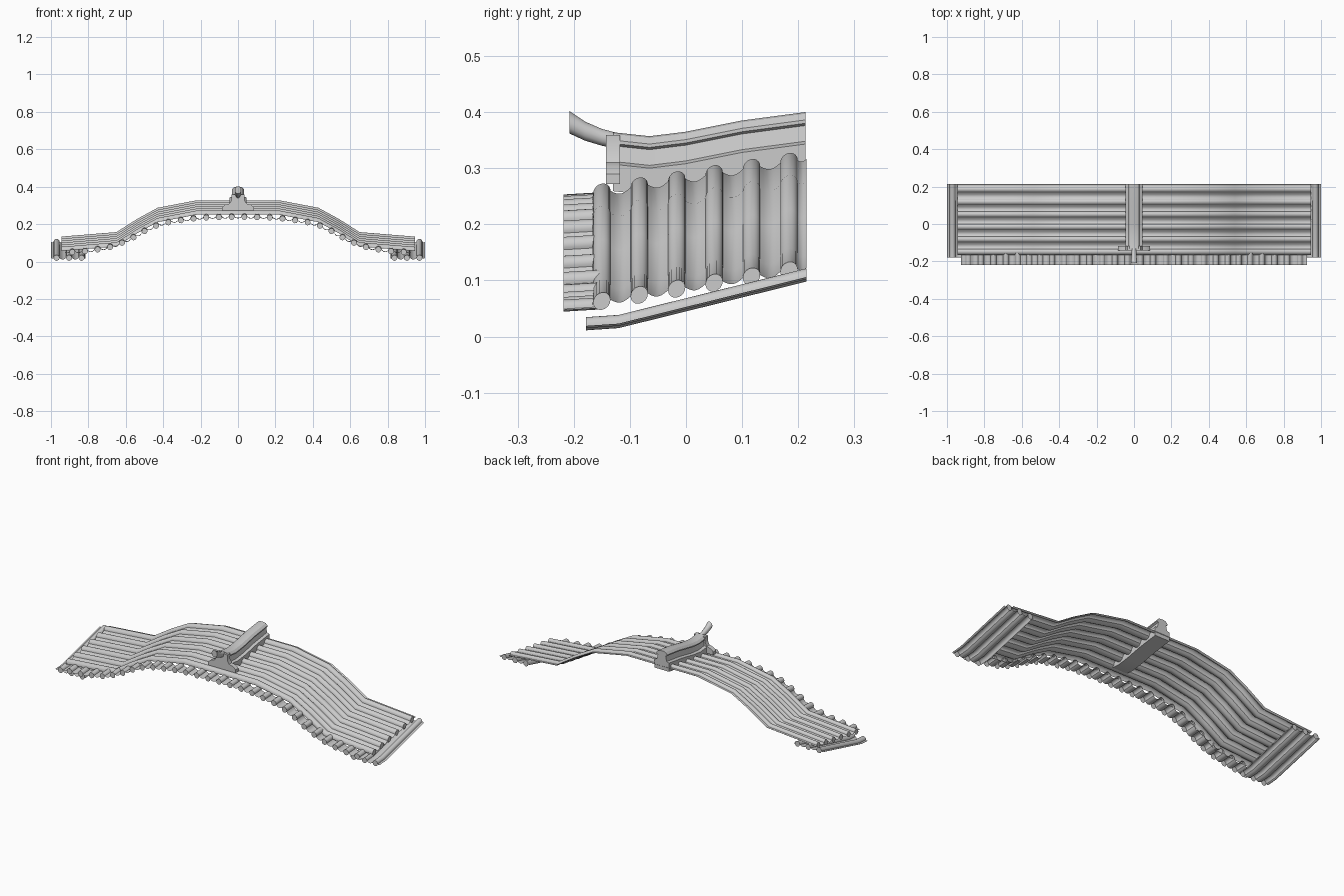
import bpy, math
from mathutils import Vector

cube = bpy.data.objects.get("Cube")
if cube:
    bpy.data.objects.remove(cube, do_unlink=True)

grey = bpy.data.materials.new("light_grey")
grey.use_nodes = True
grey.diffuse_color = (0.6, 0.6, 0.6, 1)
bsdf = grey.node_tree.nodes["Principled BSDF"]
bsdf.inputs["Base Color"].default_value = (0.6, 0.6, 0.6, 1)
bsdf.inputs["Roughness"].default_value = 0.8

PITCH = 0.0667
R = 0.0155


def make(name, verts, faces, angle=40):
    mesh = bpy.data.meshes.new(name)
    mesh.from_pydata(verts, [], faces)
    mesh.materials.append(grey)
    ob = bpy.data.objects.new(name, mesh)
    bpy.context.collection.objects.link(ob)
    bpy.ops.object.select_all(action='DESELECT')
    ob.select_set(True)
    bpy.context.view_layer.objects.active = ob
    bpy.ops.object.shade_smooth_by_angle(angle=math.radians(angle))
    return ob


def grid_faces(rows, cols, closed=False):
    faces = []
    for i in range(rows - 1):
        for j in range(cols if closed else cols - 1):
            k = (j + 1) % cols
            faces.append((i * cols + j, i * cols + k, (i + 1) * cols + k, (i + 1) * cols + j))
    return faces


def corrugation(centres, start, end, dip=0.008):
    """Cover tiles as half rounds with shallow pans between: (along, height)."""
    pts = []
    edges = [start] + [c + s * R for c in centres for s in (-1, 1)] + [end]
    for n, c in enumerate(list(centres) + [None]):
        a, b = edges[2 * n], edges[2 * n + 1]
        outer = n == 0 or c is None
        for i in range(7):
            t = i / 6
            pts.append((a + (b - a) * t, -dip * math.sin(math.pi * t) * (0.5 if outer else 1)))
        if c is not None:
            for i in range(1, 10):
                ang = math.pi * i / 10
                pts.append((c - R * math.cos(ang), R * math.sin(ang)))
    return pts


def sheet(name, section, stations, place, centres, cap_stations):
    """Sweep a corrugated section through stations and close the cover ends."""
    verts = [place(u, h, s) for s in stations for u, h in section]
    faces = grid_faces(len(stations), len(section))
    for s in cap_stations:
        for c in centres:
            base = len(verts)
            for i in range(16):
                a = math.tau * i / 16
                verts.append(place(c + R * math.cos(a), R * math.sin(a), s))
            faces.append(tuple(range(base, base + 16)))
    return make(name, verts, faces)


def loft(name, rings, angle=30):
    n = len(rings[0])
    faces = grid_faces(len(rings), n, closed=True)
    last = (len(rings) - 1) * n
    faces += [tuple(reversed(range(n))), tuple(range(last, last + n))]
    return make(name, [p for r in rings for p in r], faces, angle)


def lerp_path(path, x):
    for (a, za), (b, zb) in zip(path, path[1:]):
        if x <= b:
            return za + (zb - za) * (x - a) / (b - a)
    return path[-1][1]


# Main roof: arched along x, sloping up towards the back
ARCH = [(0, 0), (0.22, 0), (0.43, -0.04), (0.54, -0.1), (0.65, -0.17), (0.945, -0.194)]


def roof_point(y, h, x):
    return (x, y, 0.257 + lerp_path(ARCH, abs(x)) + 0.164 * (y + 0.15) + h)


ridges = [-0.15 + i * PITCH for i in range(6)]
xs = sorted({s * x for x, _ in ARCH for s in (-1, 1)})
sheet("roof_tiles", corrugation(ridges, -0.167, 0.215), xs, roof_point, ridges, (xs[0], xs[-1]))

# Eave: short tiles pointing forward, spaced by length along the arch
EAVE = [(0, 0), (0.15, -0.002), (0.23, -0.008), (0.36, -0.026), (0.43, -0.044), (0.5, -0.076),
        (0.555, -0.108), (0.64, -0.148), (0.7, -0.166), (0.8, -0.182), (0.945, -0.192)]
eave_len = [(0, 0)]
for (a, za), (b, zb) in zip(EAVE, EAVE[1:]):
    eave_len.append((eave_len[-1][0] + math.hypot(b - a, zb - za), b))


def eave_base(u):
    x = lerp_path(eave_len, abs(u))
    return Vector((math.copysign(x, u), lerp_path(EAVE, x)))


def eave_point(u, h, y):
    t = (eave_base(u + 0.02) - eave_base(u - 0.02)).normalized()
    p = eave_base(u) + Vector((-t.y, t.x)) * h
    return (p.x, y, 0.238 + p.y + 0.06 * (y + 0.22))


half = eave_len[-1][0] - 0.021
tiles = [(i - 13.5) * PITCH * 1.02 for i in range(28)]
sheet("eave_tiles", corrugation(tiles, -half, half), (-0.218, -0.155), eave_point, tiles, (-0.218,))

# Side strips: lower rows running front to back under each end
STRIP = [(-0.178, 0.019), (-0.12, 0.023), (0.215, 0.106)]
strip_ridges = [0.97 - i * PITCH for i in (2, 1, 0)]
for side, label in ((1, "left"), (-1, "right")):
    def strip_point(u, h, y):
        return (side * u, y, lerp_path(STRIP, y) + h)
    sheet(label + "_side_tiles", corrugation(strip_ridges, 0.815, 1.0),
          [y for y, _ in STRIP], strip_point, strip_ridges, (STRIP[0][0], STRIP[-1][0]))

# Central ridge: stepped body with a rounded cap
CREST = [(-0.13, 0.364), (-0.065, 0.357), (0, 0.365), (0.1, 0.385), (0.213, 0.4)]
profile = [(0.045, -0.105), (0.045, -0.057), (0.03, -0.052), (0.024, -0.024),
           (0.033, -0.02), (0.033, -0.014), (0.022, -0.003), (0.01, 0)]
section = profile + [(-x, h) for x, h in reversed(profile)]
loft("ridge_beam", [[(x, y, z + h) for x, h in section] for y, z in CREST])

# Ridge horn: flared round end rising at the front
horn = [(-0.12, 0.348, 0.014), (-0.15, 0.355, 0.015), (-0.18, 0.366, 0.017), (-0.208, 0.382, 0.02)]
loft("ridge_horn", [[(r * 0.85 * math.cos(math.tau * i / 12), y, z + r * math.sin(math.tau * i / 12))
                     for i in range(12)] for y, z, r in horn], 50)

# Ridge end plate: stepped board closing the front of the ridge
plate = [(0.085, 0.272), (0.085, 0.29), (0.07, 0.303), (0.045, 0.31), (0.034, 0.33), (0.034, 0.359)]
outline = plate + [(-x, z) for x, z in reversed(plate)]
loft("ridge_end_plate", [[(x, y, z) for x, z in outline] for y in (-0.143, -0.118)])
